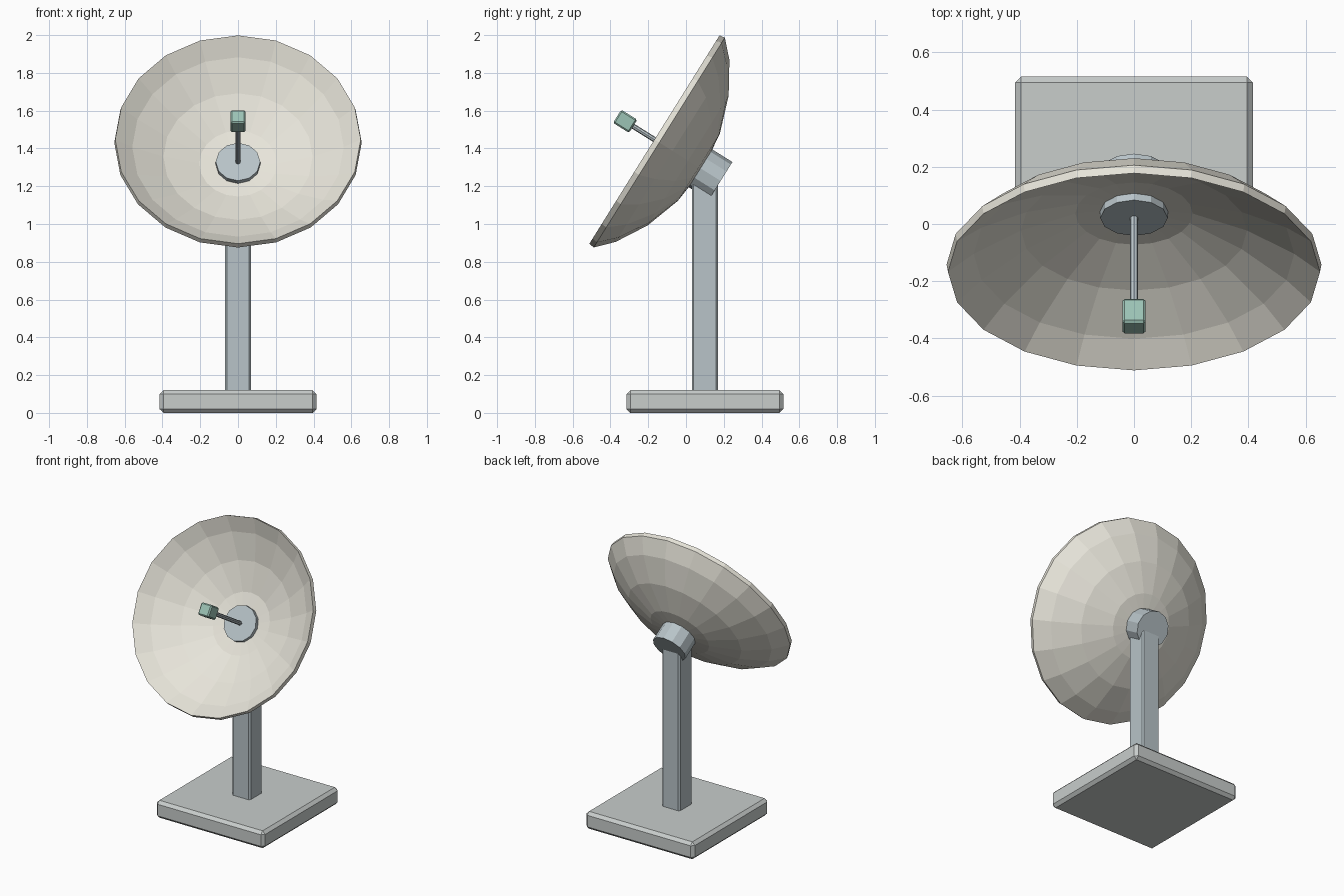
import bpy, bmesh, math
from mathutils import Matrix, Vector

if "Cube" in bpy.data.objects:
    bpy.data.objects.remove(bpy.data.objects["Cube"])

def material(name, rgb):
    m = bpy.data.materials.new(name)
    m.diffuse_color = (*rgb, 1)
    m.use_nodes = True
    m.node_tree.nodes["Principled BSDF"].inputs["Base Color"].default_value = m.diffuse_color
    return m

STONE = material("base_grey", (0.58, 0.61, 0.60))
STEEL = material("steel_grey", (0.48, 0.55, 0.58))
CREAM = material("dish_cream", (0.80, 0.78, 0.70))
GREEN = material("feed_green", (0.33, 0.54, 0.46))

# Tilted frame: local z is the dish axis, origin at the rim centre
TILT = Matrix.Translation((0, -0.167, 1.447)) @ Matrix.Rotation(math.radians(58), 4, 'X')

def finish(bm, name, mat, matrix):
    bmesh.ops.recalc_face_normals(bm, faces=bm.faces)
    me = bpy.data.meshes.new(name)
    bm.to_mesh(me)
    bm.free()
    me.materials.append(mat)
    ob = bpy.data.objects.new(name, me)
    ob.matrix_world = matrix
    bpy.context.collection.objects.link(ob)
    return ob

def box(name, centre, size, bevel, mat, frame=Matrix.Identity(4)):
    bm = bmesh.new()
    bmesh.ops.create_cube(bm, size=1)
    bmesh.ops.scale(bm, vec=size, verts=bm.verts)
    ob = finish(bm, name, mat, frame @ Matrix.Translation(centre))
    mod = ob.modifiers.new("bevel", 'BEVEL')
    mod.width, mod.segments = bevel, 1
    return ob

def rod(name, radius, z0, z1, sides, mat):
    bm = bmesh.new()
    bmesh.ops.create_cone(bm, cap_ends=True, segments=sides, radius1=radius,
                          radius2=radius, depth=z1 - z0)
    return finish(bm, name, mat, TILT @ Matrix.Translation((0, 0, (z0 + z1) / 2)))

def lathe(name, profile, sides, mat):
    bm = bmesh.new()
    vs = [bm.verts.new((0, r, z)) for r, z in profile]
    edges = [bm.edges.new(p) for p in zip(vs, vs[1:])]
    bmesh.ops.spin(bm, geom=vs + edges, cent=(0, 0, 0), axis=(0, 0, 1),
                   angle=math.tau, steps=sides, use_merge=True)
    bmesh.ops.remove_doubles(bm, verts=bm.verts, dist=1e-4)
    return finish(bm, name, mat, TILT)

# Base slab and post
box("base", (0, 0.1, 0.06), (0.83, 0.83, 0.12), 0.02, STONE)
box("post", (0, 0.1, 0.73), (0.138, 0.138, 1.25), 0.01, STEEL)

# Dish: inner bowl, rim lip, outer bowl
lathe("dish", [(0, -0.262), (0.205, -0.240), (0.395, -0.170), (0.56, -0.074),
               (0.65, 0.0), (0.655, -0.03), (0.568, -0.113), (0.405, -0.210),
               (0.21, -0.277), (0, -0.300)], 20, CREAM)

# Hub through the dish, feed arm and feed box
rod("hub", 0.118, -0.413, -0.222, 12, STEEL)
rod("feed_arm", 0.014, -0.26, 0.15, 8, STEEL)
box("feed_box", (0, 0, 0.183), (0.082, 0.082, 0.1), 0.008, GREEN, TILT)
